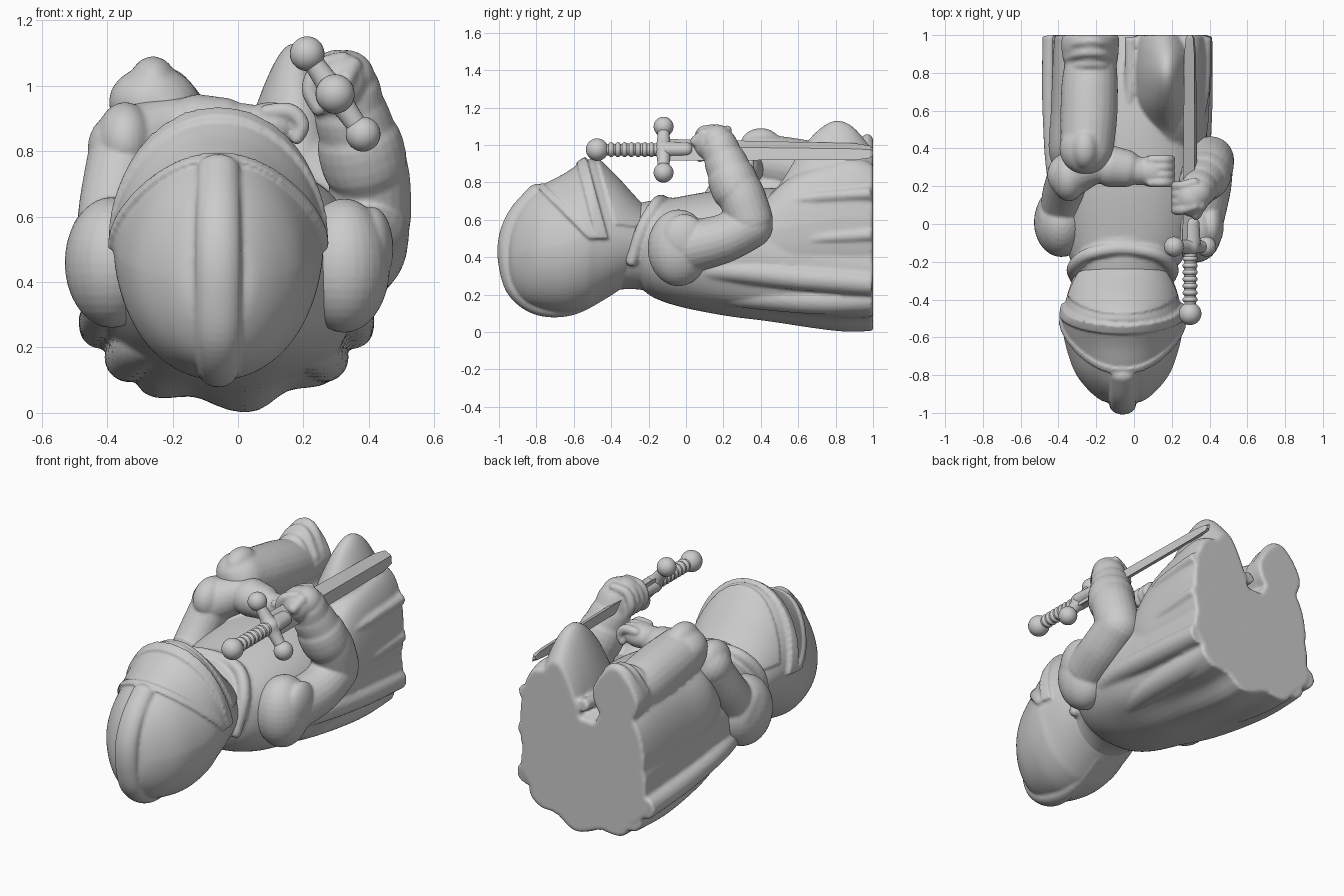
import bpy, bmesh
from math import sin, cos, pi, copysign
from mathutils import Vector

if "Cube" in bpy.data.objects:
    bpy.data.objects.remove(bpy.data.objects["Cube"])

def smooth_rows(rows, n=6):
    """Catmull-Rom through rows of numbers."""
    out = []
    for i in range(len(rows) - 1):
        a, b, c, d = (rows[max(0, min(len(rows) - 1, i + k))] for k in (-1, 0, 1, 2))
        for s in range(n):
            t = s / n
            out.append([0.5 * (2*q + (r-p)*t + (2*p-5*q+4*r-w)*t*t + (3*q-p-3*r+w)*t**3)
                        for p, q, r, w in zip(a, b, c, d)])
    return out + [list(rows[-1])]

def skin(name, rings, angle=40):
    bm = bmesh.new()
    vs = [[bm.verts.new(p) for p in r] for r in rings]
    n = len(vs[0])
    for a, b in zip(vs, vs[1:]):
        for i in range(n):
            bm.faces.new((a[i], a[(i+1) % n], b[(i+1) % n], b[i]))
    bm.faces.new(vs[0])
    bm.faces.new(vs[-1])
    return finish(name, bm, angle)

def finish(name, bm, angle=40):
    bmesh.ops.recalc_face_normals(bm, faces=bm.faces)
    me = bpy.data.meshes.new(name)
    bm.to_mesh(me)
    bm.free()
    ob = bpy.data.objects.new(name, me)
    bpy.context.collection.objects.link(ob)
    select([ob])
    bpy.ops.object.shade_smooth_by_angle(angle=angle * pi / 180)
    return ob

def select(obs):
    bpy.ops.object.select_all(action='DESELECT')
    for o in obs:
        o.select_set(True)
    bpy.context.view_layer.objects.active = obs[0]

def blend(name, obs, voxel=0.011, smooth=3):
    """Join overlapping parts and melt them into one sculpted surface."""
    select(obs)
    bpy.ops.object.join()
    ob = obs[0]
    ob.name = name
    m = ob.modifiers.new("merge", 'REMESH')
    m.mode, m.voxel_size, m.use_smooth_shade = 'VOXEL', voxel, True
    s = ob.modifiers.new("soften", 'SMOOTH')
    s.factor, s.iterations = 0.5, smooth
    return ob

def loft(name, rows, power=2.0, ripple=0.0, peak=0.0, seg=72):
    """Rows of (y, z low, z high, x left, x right); folds ripple the low side."""
    rings = []
    for y, z0, z1, x0, x1 in smooth_rows(rows):
        ring = []
        for i in range(seg):
            a = 2 * pi * i / seg
            c, s = cos(a), sin(a)
            u = copysign(abs(c) ** (2 / power), c)
            v = copysign(abs(s) ** (2 / power), s)
            k = 1 + ripple * max(0, y) * max(0, 0.35 - s) * (cos(9 * a + 0.6) - 0.5)
            u *= 1 - peak * max(0, v)
            ring.append(((x0+x1)/2 + k*u*(x1-x0)/2, y, (z0+z1)/2 + k*v*(z1-z0)/2))
        rings.append(ring)
    return skin(name, rings)

def tube(name, pts, ref='Y', flat=1.0, seg=24, caps=True):
    """Round-ended tube through (x, y, z, radius); flat squeezes one axis."""
    rows = smooth_rows(pts)
    P = [Vector(r[:3]) for r in rows]
    T = [(P[min(i+1, len(P)-1)] - P[max(i-1, 0)]).normalized() for i in range(len(P))]
    st = [(p, t, r[3]) for p, t, r in zip(P, T, rows)]
    if caps:
        ang = [k * pi / 12 for k in range(1, 6)]
        (p, t, r), (q, u, w) = st[0], st[-1]
        st = ([(p - t*r*flat*sin(a), t, r*cos(a)) for a in reversed(ang)] + st
              + [(q + u*w*flat*sin(a), u, w*cos(a)) for a in ang])
    R = Vector((ref == 'X', ref == 'Y', ref == 'Z'))
    rings = []
    for p, t, r in st:
        side = (R - t * R.dot(t)).normalized()
        up = t.cross(side)
        rings.append([p + side*r*cos(2*pi*i/seg) + up*r*flat*sin(2*pi*i/seg) for i in range(seg)])
    return skin(name, rings)

def ball(name, c, r):
    bm = bmesh.new()
    bmesh.ops.create_uvsphere(bm, u_segments=28, v_segments=18, radius=1)
    for v in bm.verts:
        v.co = Vector([c[k] + v.co[k] * r[k] for k in range(3)])
    return finish(name, bm)

def shell(name, src, planes, grow):
    """Slightly larger slice of a part, cut by planes given as (point, normal) in y, z."""
    bm = bmesh.new()
    bm.from_mesh(src.data)
    c = Vector((-0.06, -0.55, 0.5))
    for v in bm.verts:
        v.co = c + (v.co - c) * grow
    for (y, z), (ny, nz) in planes:
        g = bm.verts[:] + bm.edges[:] + bm.faces[:]
        bmesh.ops.bisect_plane(bm, geom=g, plane_co=(0, y, z), plane_no=(0, ny, nz), clear_inner=True)
        bmesh.ops.holes_fill(bm, edges=[e for e in bm.edges if e.is_boundary], sides=0)
    return finish(name, bm)

# helmet with crest, visor band, its two rims and the face guard
dome = loft("dome", [(-.95, .33, .45, -.12, 0), (-.93, .24, .58, -.18, .06), (-.87, .16, .69, -.25, .13),
                     (-.78, .12, .77, -.315, .195), (-.65, .10, .84, -.36, .24), (-.54, .12, .91, -.38, .26),
                     (-.48, .15, .92, -.375, .255), (-.38, .21, .83, -.355, .235), (-.28, .27, .72, -.32, .20),
                     (-.22, .32, .66, -.28, .17)], power=2.05, peak=.1)
crest = tube("crest", [(-.06, -.80, .745, .065), (-.06, -.90, .63, .068), (-.06, -.952, .5, .07), (-.06, -.952, .36, .07),
                       (-.06, -.905, .22, .068), (-.06, -.78, .13, .06), (-.06, -.6, .125, .045), (-.06, -.4, .22, .03)],
             ref='X', flat=.72)
band = [((-.81, .79), (.7, .7)), ((-.57, .92), (-.96, -.26)), ((-.5, .52), (.25, 1))]
low_rim = [((-.81, .79), (.7, .7)), ((-.76, .79), (-.7, -.7)), ((-.5, .50), (0, 1))]
brow_rim = [((-.59, .92), (.96, .26)), ((-.53, .92), (-.96, -.26)), ((-.5, .50), (0, 1))]
guard = [((-.47, .92), (.96, .26)), ((-.40, .58), (.1, 1))]
blend("helmet", [dome, crest, shell("visor_band", dome, band, 1.02), shell("visor_rim", dome, low_rim, 1.05),
                 shell("brow_rim", dome, brow_rim, 1.065), shell("face_guard", dome, guard, 1.03)], .009, 1)

# torso, neck and the long cloak behind them
body = [loft("torso", [(-.26, .28, .60, -.26, .18), (-.2, .20, .68, -.33, .25), (-.05, .14, .72, -.38, .33),
                       (.2, .09, .76, -.42, .38), (.45, .06, .77, -.435, .385), (.7, .025, .75, -.44, .385),
                       (.86, .01, .72, -.44, .385), (1.0, .015, .68, -.44, .385)], power=2.25, ripple=.05),
        loft("neck", [(-.42, .22, .68, -.30, .18), (-.3, .23, .68, -.31, .19), (-.2, .22, .70, -.33, .22),
                      (-.08, .2, .72, -.36, .27)]),
        tube("collar", [(.19, -.29, .38, .03), (.2, -.23, .56, .035), (.12, -.16, .68, .035), (-.06, -.13, .70, .035),
                        (-.24, -.16, .68, .035), (-.32, -.23, .56, .035), (-.31, -.29, .38, .03)])]
for s, cx in ((1, -.02), (-1, -.05)):
    body.append(tube("cloak_edge", [(cx+s*.22, -.12, .33, .05), (cx+s*.34, .2, .33, .06), (cx+s*.37, .6, .29, .065),
                                    (cx+s*.37, .995, .26, .065)], ref='X', caps=False))
    body.append(tube("cloak_fold", [(cx+s*.15, 0, .22, .05), (cx+s*.24, .3, .2, .07), (cx+s*.28, .7, .17, .075),
                                    (cx+s*.28, .995, .175, .075)], ref='X', caps=False))

# raised leg under the drape on the sword side
body.append(loft("right_knee", [(.40, .5, .70, .12, .28), (.5, .42, .79, .06, .31), (.62, .35, .98, .01, .34),
                                (.72, .33, 1.09, .0, .345), (.81, .33, 1.13, .0, .345), (.9, .33, 1.09, .0, .345),
                                (1.0, .33, .97, -.01, .33)], power=2.2, peak=.45))
body.append(loft("right_drape", [(.40, .4, .68, .1, .37), (.55, .3, .82, .1, .395), (.75, .3, .90, .1, .4),
                                 (.9, .3, .93, .1, .4), (1.0, .3, .90, .1, .395)], power=2.8, peak=.2))
for x, z in ((.375, .5), (.37, .72), (-.02, .74)):
    body.append(tube("drape_fold", [(x-.03, .5, z-.03, .015), (x, .7, z, .03), (x+.005, .99, z+.02, .035)], ref='X', caps=False))

# bent leg on the other side, with knee guard and boot
body += [loft("left_hip", [(.24, .5, .70, -.40, -.2), (.38, .4, .86, -.45, -.08), (.6, .35, .87, -.44, -.07),
                           (.85, .3, .85, -.43, -.07), (1.0, .28, .81, -.42, -.07)], power=2.4, peak=.15),
         tube("left_shin", [(-.25, .40, .92, .14), (-.24, .55, .89, .15), (-.235, .72, .86, .15), (-.23, .83, .84, .14)], ref='X'),
         ball("left_knee", (-.26, .40, .95), (.135, .135, .11)), ball("knee_point", (-.26, .40, 1.0), (.075, .11, .09)),
         loft("left_boot", [(.78, .72, .92, -.33, -.13), (.85, .7, 1.0, -.37, -.09), (.94, .7, 1.045, -.385, -.08),
                            (1.0, .7, 1.04, -.38, -.08)], peak=.3)]
for y, z in ((.84, .985), (.90, 1.02), (.96, 1.035)):
    body.append(tube("boot_fold", [(-.35, y-.02, z-.13, .022), (-.29, y, z-.03, .024), (-.23, y+.01, z, .024),
                                   (-.17, y, z-.03, .024), (-.11, y-.02, z-.13, .022)]))
blend("cloaked_body_and_legs", body, .011, 2)

# left arm lying across the waist
left = [ball("shoulder_guard", (-.385, .01, .46), (.145, .185, .20)), ball("shoulder_ridge", (-.47, .03, .48), (.05, .12, .13)),
        tube("upper_arm", [(-.38, .06, .5, .12), (-.375, .16, .64, .11), (-.35, .25, .78, .11)]),
        tube("forearm", [(-.34, .26, .81, .12), (-.22, .31, .86, .105), (-.08, .30, .87, .085), (.03, .28, .87, .075)]),
        ball("elbow_guard", (-.345, .25, .83), (.09, .13, .12)),
        tube("cuff", [(-.12, .305, .87, .11), (-.05, .295, .87, .10)], flat=.95), ball("palm", (.10, .28, .88), (.095, .085, .07))]
left += [tube("finger", [(.09, y, .92, .024), (.16, y, .92, .026), (.195, y, .88, .024), (.18, y, .84, .02)])
         for y in (.22, .26, .30, .34)]
blend("left_arm", left, .009, 1)

# right arm raised to hold the blade
right = [ball("shoulder_guard", (.325, -.04, .45), (.14, .165, .205)), ball("shoulder_ridge", (.41, -.01, .50), (.065, .12, .13)),
         tube("upper_arm", [(.34, .04, .46, .14), (.385, .2, .50, .13), (.40, .34, .57, .125)], ref='X'),
         tube("sleeve", [(.405, .34, .60, .125), (.40, .30, .72, .125), (.375, .25, .82, .12), (.35, .215, .90, .115)]),
         tube("cuff", [(.385, .265, .77, .132), (.375, .25, .81, .132)]),
         tube("wrist", [(.35, .21, .90, .105), (.335, .18, .99, .10), (.33, .165, 1.02, .09)]),
         ball("palm", (.305, .14, 1.01), (.095, .10, .10)), tube("thumb", [(.35, .10, 1.06, .03), (.33, .05, 1.02, .028)], ref='X')]
for y in (.075, .117, .159, .2):
    right.append(tube("finger", [(.32, y+.02, 1.08, .025), (.25, y, 1.055, .027), (.22, y, .99, .026), (.245, y, .93, .022)]))
blend("right_arm", right, .009, 1)

# sword: blade, crossguard, ribbed grip and pommel
d, n = Vector((.57, 0, -.82)), Vector((.82, 0, .57))
mid = Vector((.297, 0, .975))
rows = [(-.12, .07, .03), (.9, .055, .027), (.985, .04, .02), (1.0, .02, .01)]
skin("blade", [[mid + Vector((0, y, -.012*max(0, y))) + v for v in (d*w, n*t, d*-w, n*-t)] for y, w, t in rows], 25)
def on_guard(k, y=-.12):
    return tuple(mid + d*k + Vector((0, y, 0)))
tube("crossguard", [on_guard(k) + (r,) for k, r in ((-.14, .03), (-.05, .036), (0, .05), (.05, .036), (.14, .03))])
for k in (-.15, .15):
    ball("crossguard_knob", on_guard(k), (.053,) * 3)
tube("blade_collar", [on_guard(0, -.1) + (.055,), on_guard(0, .0) + (.05,)], ref='X', flat=.8)
tube("grip", [on_guard(0, -.46) + (.03,), on_guard(0, -.12) + (.034,)], ref='X')
for i in range(7):
    ball("grip_ring", on_guard(0, -.40 + i*.036), (.04, .022, .04))
ball("pommel", on_guard(0, -.475), (.06, .06, .06))
